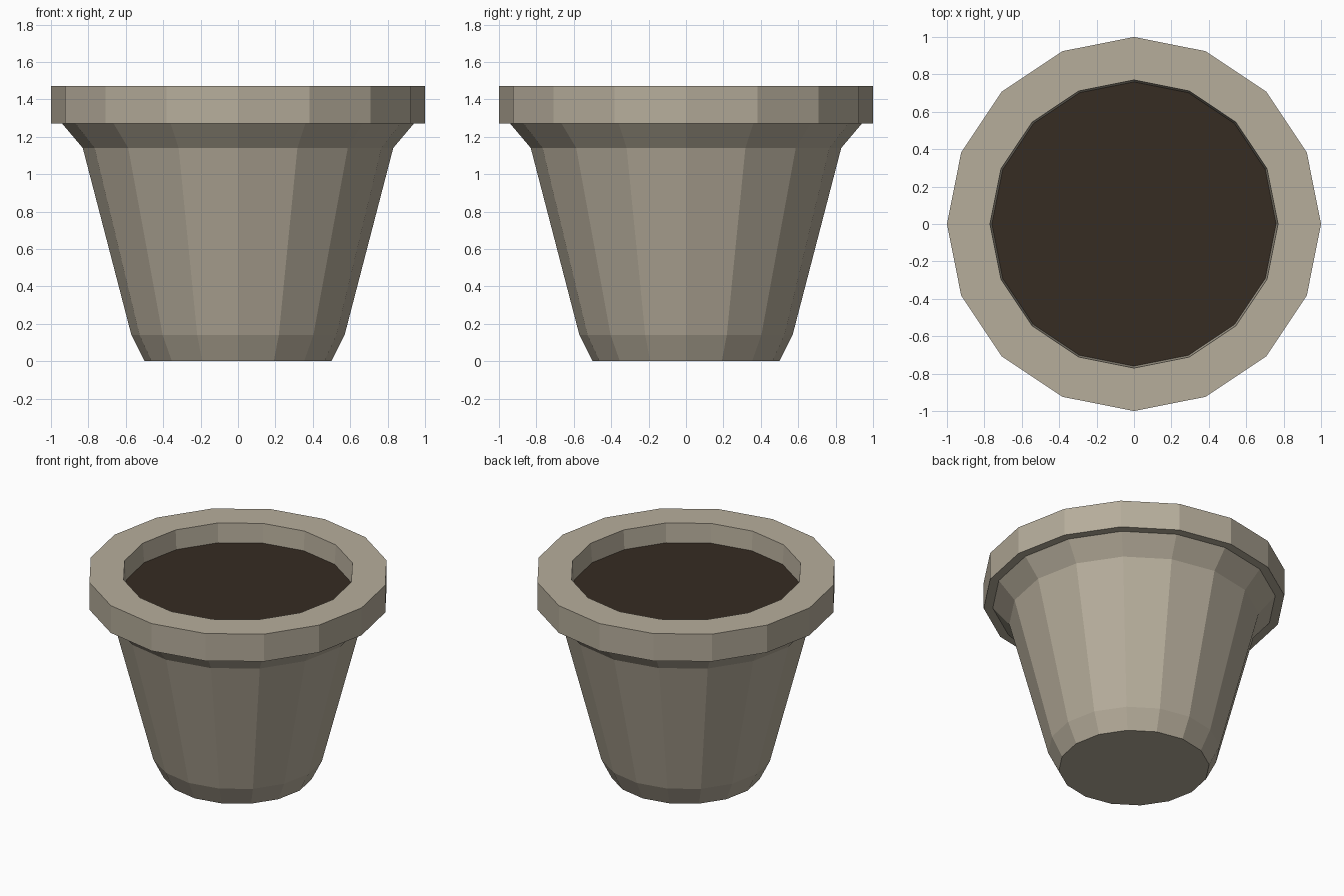
import bpy
import bmesh
from math import cos, sin, tau

SIDES = 16

cube = bpy.data.objects.get("Cube")
if cube:
    bpy.data.objects.remove(cube, do_unlink=True)


def make_material(name, colour):
    mat = bpy.data.materials.new(name)
    mat.use_nodes = True
    mat.diffuse_color = colour
    mat.node_tree.nodes["Principled BSDF"].inputs["Base Color"].default_value = colour
    return mat


def lathe(name, profile, mat, cap_start=False):
    """Revolve (radius, height) points into a flat-sided ring."""
    bm = bmesh.new()
    rings = [[bm.verts.new((r * cos(tau * i / SIDES), r * sin(tau * i / SIDES), z))
              for i in range(SIDES)] for r, z in profile]
    for low, high in zip(rings, rings[1:]):
        for i in range(SIDES):
            j = (i + 1) % SIDES
            bm.faces.new((low[i], low[j], high[j], high[i]))
    if cap_start:
        bm.faces.new(rings[0][::-1])
    mesh = bpy.data.meshes.new(name)
    bm.to_mesh(mesh)
    bm.free()
    mesh.materials.append(mat)
    obj = bpy.data.objects.new(name, mesh)
    bpy.context.collection.objects.link(obj)
    return obj


clay = make_material("stone clay", (0.47, 0.42, 0.33, 1))
earth = make_material("dark soil", (0.037, 0.025, 0.016, 1))

# Pot: base, tapered wall, flared collar, thick rim and inner wall
lathe("pot", [(0.5, 0), (0.57, 0.14), (0.83, 1.14), (0.94, 1.27), (1, 1.27),
              (1, 1.47), (0.77, 1.47), (0.76, 1.33)], clay, cap_start=True)

# Soil: a flat disc filling the pot below the rim
bpy.ops.mesh.primitive_circle_add(vertices=SIDES, radius=0.76, fill_type='NGON',
                                  location=(0, 0, 1.33), rotation=(0, 0, tau / 4))
soil = bpy.context.object
soil.name = "soil"
soil.data.materials.append(earth)
